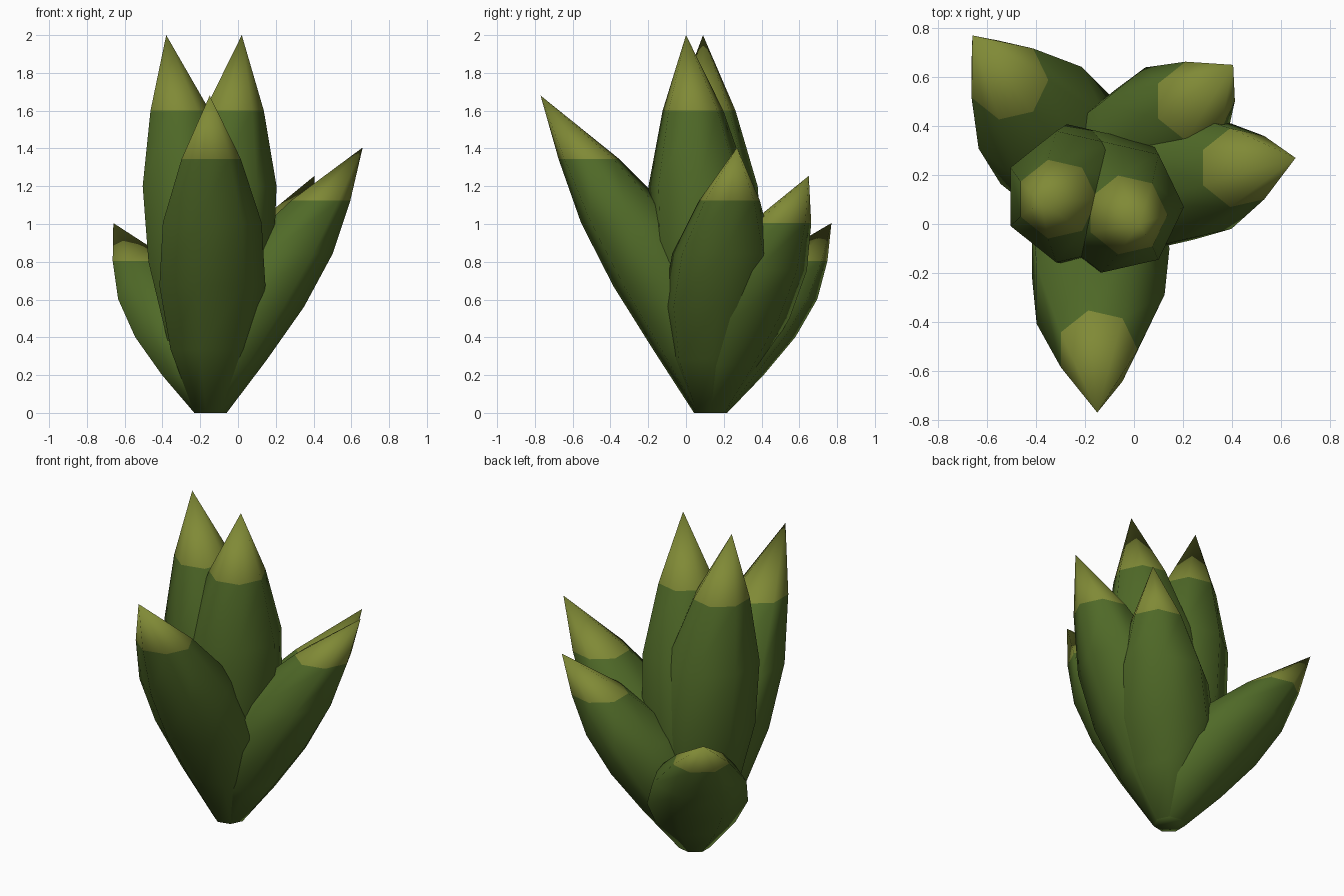
import bpy, bmesh, math

if "Cube" in bpy.data.objects:
    bpy.data.objects.remove(bpy.data.objects["Cube"])

SIDES = 7
BASE = (-0.15, 0.13)                              # shared root of all leaves
RADII = [0.09, 0.23, 0.295, 0.275, 0.165]         # ring radii, evenly spaced in height


def material(name, rgb):
    m = bpy.data.materials.new(name)
    m.diffuse_color = (*rgb, 1)
    m.use_nodes = True
    m.node_tree.nodes["Principled BSDF"].inputs["Base Color"].default_value = m.diffuse_color
    return m


green = material("leaf green", (0.080, 0.144, 0.021))
yellow = material("tip yellow green", (0.216, 0.254, 0.037))


def leaf(name, tip):
    """Seven-sided leaf of level rings, bending outward to a pointed tip."""
    bm = bmesh.new()
    rings = []
    for i, r in enumerate(RADII):
        t = i / len(RADII)
        bend = t ** 1.5
        cx = BASE[0] + (tip[0] - BASE[0]) * bend
        cy = BASE[1] + (tip[1] - BASE[1]) * bend
        rings.append([bm.verts.new((cx + r * math.cos(a), cy + r * math.sin(a), tip[2] * t))
                      for a in (math.tau * k / SIDES for k in range(SIDES))])
    point = bm.verts.new(tip)
    bm.faces.new(rings[0][::-1])
    for k in range(SIDES):
        n = (k + 1) % SIDES
        for lo, hi in zip(rings, rings[1:]):
            bm.faces.new((lo[k], lo[n], hi[n], hi[k]))
        # coloured tip
        bm.faces.new((rings[-1][k], rings[-1][n], point)).material_index = 1
    for f in bm.faces:
        f.smooth = True
    bmesh.ops.recalc_face_normals(bm, faces=bm.faces)
    me = bpy.data.meshes.new(name)
    bm.to_mesh(me)
    bm.free()
    me.materials.append(green)
    me.materials.append(yellow)
    bpy.context.collection.objects.link(bpy.data.objects.new(name, me))


# Two tall upright leaves and four spreading leaves
leaf("tall_leaf_right", (0.02, 0.0, 2.0))
leaf("tall_leaf_left", (-0.38, 0.09, 2.0))
leaf("front_leaf", (-0.15, -0.77, 1.68))
leaf("right_leaf", (0.66, 0.27, 1.405))
leaf("back_right_leaf", (0.405, 0.65, 1.255))
leaf("back_left_leaf", (-0.66, 0.77, 1.005))
